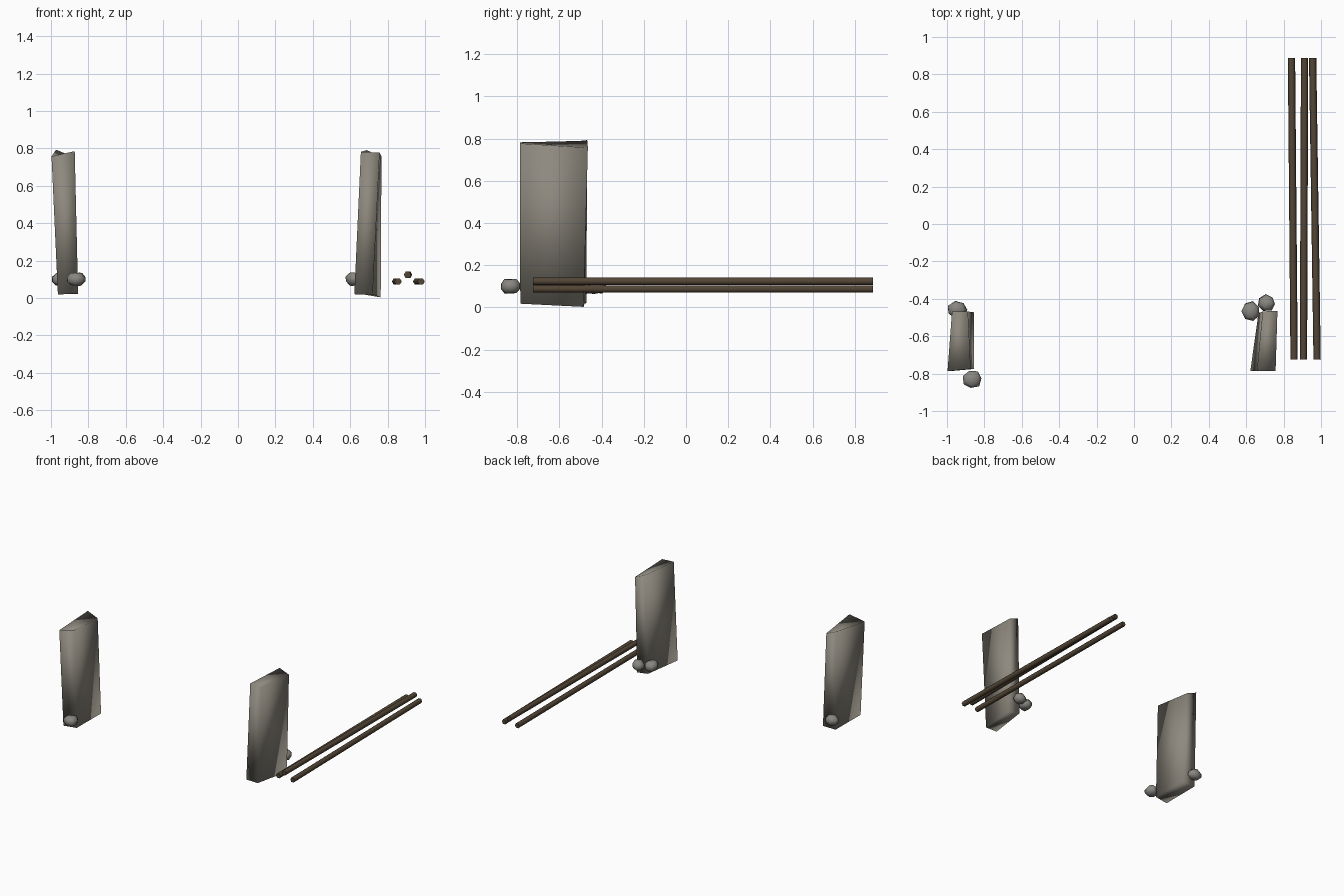
import bpy, bmesh, math, random
from mathutils import Vector

if "Cube" in bpy.data.objects:
    bpy.data.objects.remove(bpy.data.objects["Cube"])

random.seed(4)


def material(name, rgb):
    m = bpy.data.materials.new(name)
    m.diffuse_color = (*rgb, 1)
    m.use_nodes = True
    m.node_tree.nodes["Principled BSDF"].inputs["Base Color"].default_value = m.diffuse_color
    return m


SLAB = material("warm grey stone", (0.27, 0.25, 0.21))
ROCK = material("grey stone", (0.25, 0.24, 0.22))
WOOD = material("dark brown wood", (0.085, 0.06, 0.036))


def finish(name, bm, mat, flat_ends=False):
    bmesh.ops.recalc_face_normals(bm, faces=bm.faces)
    for f in bm.faces:
        f.smooth = not (flat_ends and len(f.verts) > 4)
    me = bpy.data.meshes.new(name)
    bm.to_mesh(me)
    bm.free()
    me.materials.append(mat)
    ob = bpy.data.objects.new(name, me)
    bpy.context.collection.objects.link(ob)


# Standing slab: uneven box, corners in ring order from front left
def slab(name, bottom, top):
    bm = bmesh.new()
    lo = [bm.verts.new(p) for p in bottom]
    hi = [bm.verts.new(p) for p in top]
    bm.faces.new(lo[::-1])
    bm.faces.new(hi)
    for i in range(4):
        j = (i + 1) % 4
        bm.faces.new((lo[i], lo[j], hi[j], hi[i]))
    finish(name, bm, SLAB)


# Small squashed rock at a slab's foot
def rock(name, centre, size, turn):
    bm = bmesh.new()
    bmesh.ops.create_uvsphere(bm, u_segments=7, v_segments=5, radius=1)
    c, s = math.cos(turn), math.sin(turn)
    for v in bm.verts:
        p = v.co * random.uniform(0.9, 1.06)
        if abs(v.co.z) > 0.99:      # dimpled top and bottom
            p *= 0.85
        v.co = Vector(centre) + Vector(((p.x * c - p.y * s) * size[0],
                                        (p.x * s + p.y * c) * size[1],
                                        p.z * size[2]))
    finish(name, bm, ROCK)


# Six-sided pole lying along y
def pole(name, x_front, x_back, z, r=0.0195):
    bm = bmesh.new()
    rings = []
    for x, y in ((x_front, -0.725), (x_back, 0.887)):
        rings.append([bm.verts.new((x + r * math.cos(k * math.pi / 3), y,
                                    z + r * math.sin(k * math.pi / 3)))
                      for k in range(6)])
    for k in range(6):
        n = (k + 1) % 6
        bm.faces.new((rings[0][k], rings[0][n], rings[1][n], rings[1][k]))
    for ring in rings:
        bm.faces.new(ring)
    finish(name, bm, WOOD, flat_ends=True)


slab("left_slab",
     [(-0.963, -0.785, 0.018), (-0.855, -0.775, 0.025), (-0.856, -0.472, 0.022), (-0.963, -0.475, 0.02)],
     [(-0.997, -0.787, 0.757), (-0.873, -0.775, 0.785), (-0.888, -0.468, 0.757), (-0.973, -0.468, 0.793)])
slab("right_slab",
     [(0.622, -0.785, 0.02), (0.72, -0.785, 0.018), (0.763, -0.485, 0.003), (0.665, -0.48, 0.02)],
     [(0.657, -0.787, 0.782), (0.757, -0.787, 0.777), (0.767, -0.465, 0.757), (0.688, -0.467, 0.79)])

rock("left_front_rock", (-0.865, -0.83, 0.10), (0.055, 0.052, 0.042), 0.3)
rock("left_back_rock", (-0.945, -0.458, 0.10), (0.055, 0.048, 0.042), 1.1)
rock("right_side_rock", (0.625, -0.465, 0.10), (0.052, 0.055, 0.042), 0.7)
rock("right_back_rock", (0.71, -0.422, 0.10), (0.05, 0.047, 0.042), 1.9)

pole("inner_pole", 0.856, 0.842, 0.088)
pole("middle_pole", 0.906, 0.912, 0.124)
pole("outer_pole", 0.979, 0.955, 0.088)
